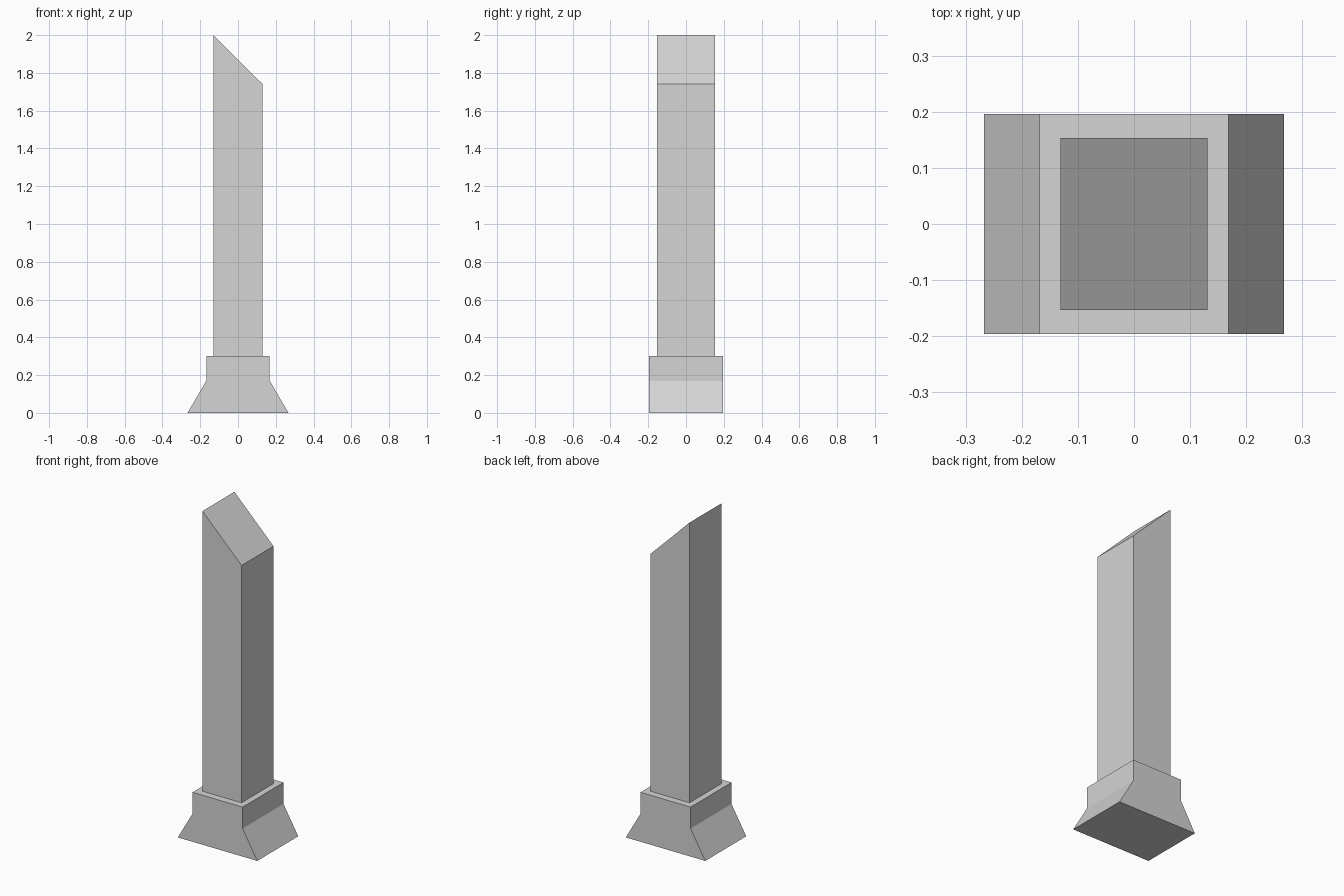
import bpy
import bmesh

cube = bpy.data.objects.get("Cube")
if cube:
    bpy.data.objects.remove(cube, do_unlink=True)

# Single stone colour
COLOUR = (0.66, 0.66, 0.66, 1.0)
stone = bpy.data.materials.new("light_grey_stone")
stone.use_nodes = True
stone.diffuse_color = COLOUR
shader = next(n for n in stone.node_tree.nodes if n.type == 'BSDF_PRINCIPLED')
shader.inputs["Base Color"].default_value = COLOUR


def extrude_profile(name, profile, half_depth):
    """Extrude an (x, z) outline along y, centred on y = 0."""
    bm = bmesh.new()
    outline = bm.faces.new([bm.verts.new((x, -half_depth, z)) for x, z in profile])
    result = bmesh.ops.extrude_face_region(bm, geom=[outline], use_keep_orig=True)
    moved = [g for g in result["geom"] if isinstance(g, bmesh.types.BMVert)]
    bmesh.ops.translate(bm, verts=moved, vec=(0, 2 * half_depth, 0))
    bmesh.ops.recalc_face_normals(bm, faces=bm.faces)
    mesh = bpy.data.meshes.new(name)
    bm.to_mesh(mesh)
    bm.free()
    mesh.materials.append(stone)
    obj = bpy.data.objects.new(name, mesh)
    bpy.context.collection.objects.link(obj)
    return obj


# Flared plinth: right half outline mirrored to the left
half = [(0.267, 0), (0.168, 0.17), (0.168, 0.3)]
extrude_profile("plinth", half + [(-x, z) for x, z in reversed(half)], 0.196)

# Tall shaft with a slanted top, highest on the right
W = 0.131
extrude_profile("shaft", [(-W, 0.3), (W, 0.3), (W, 1.74), (-W, 2.0)], 0.153)
